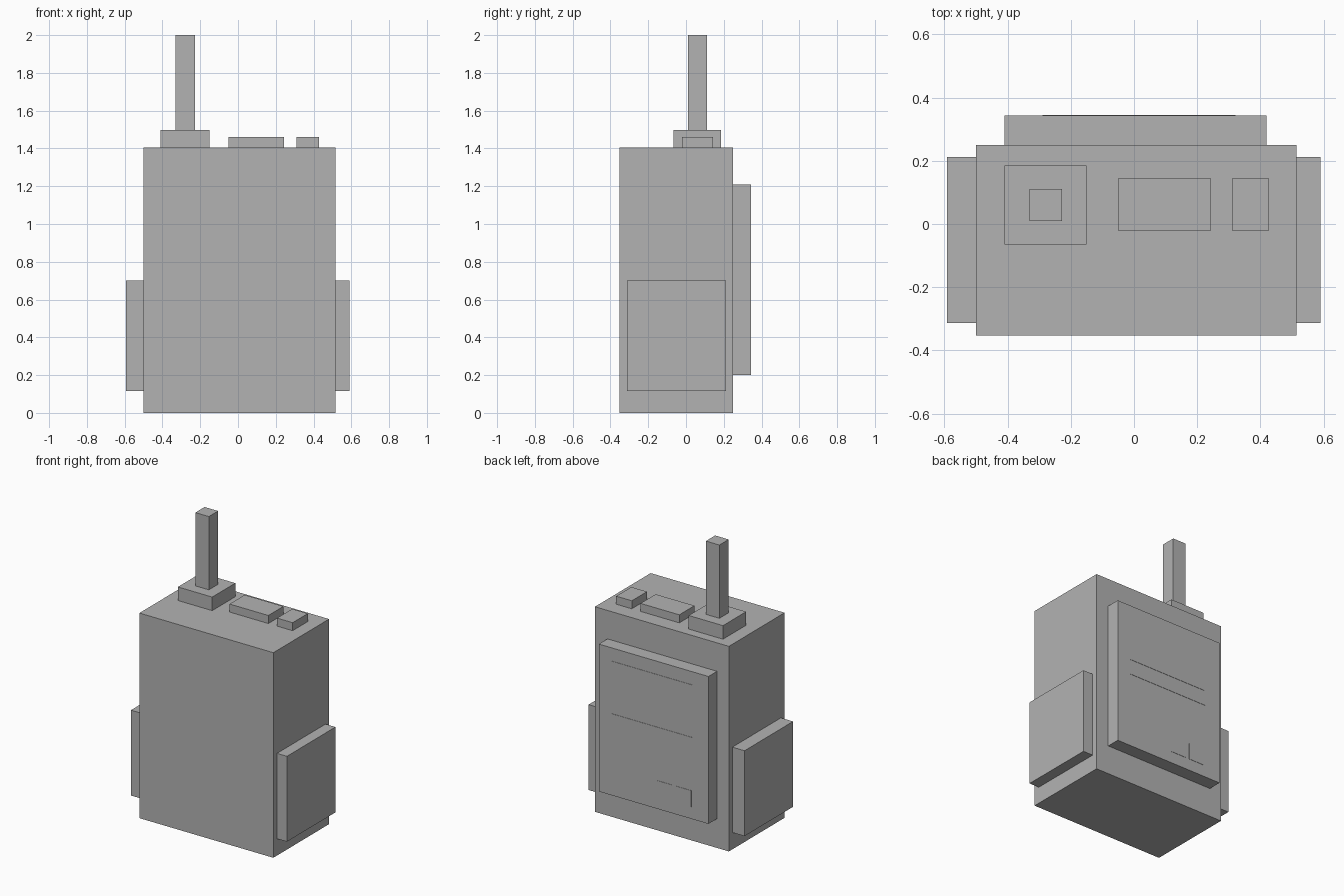
import bpy
import bmesh

if "Cube" in bpy.data.objects:
    bpy.data.objects.remove(bpy.data.objects["Cube"], do_unlink=True)

grey = bpy.data.materials.new("plain grey")
grey.use_nodes = True
colour = (0.45, 0.45, 0.45, 1)
grey.diffuse_color = colour
grey.node_tree.nodes["Principled BSDF"].inputs["Base Color"].default_value = colour


def box(name, x, y, z):
    """Flat-shaded box from its (low, high) span on each axis."""
    bm = bmesh.new()
    bmesh.ops.create_cube(bm, size=1)
    for v in bm.verts:
        for i, (low, high) in enumerate((x, y, z)):
            v.co[i] = high if v.co[i] > 0 else low
    mesh = bpy.data.meshes.new(name)
    bm.to_mesh(mesh)
    bm.free()
    mesh.materials.append(grey)
    obj = bpy.data.objects.new(name, mesh)
    bpy.context.collection.objects.link(obj)
    return obj


top = 1.405
back = 0.343

# Main case and raised back panel
box("body", (-0.5, 0.515), (-0.353, 0.25), (0, top))
box("back_panel", (-0.41, 0.42), (0.25, back), (0.2, 1.21))

# Side pouches
for name, span in (("right_pouch", (-0.592, -0.5)), ("left_pouch", (0.515, 0.59))):
    box(name, span, (-0.313, 0.212), (0.115, 0.7))

# Antenna on its base
box("antenna_base", (-0.41, -0.15), (-0.065, 0.185), (top, 1.498))
box("antenna", (-0.33, -0.228), (0.01, 0.11), (1.498, 2))

# Controls on the top
for name, span in (("wide_control", (-0.05, 0.244)), ("small_control", (0.31, 0.428))):
    box(name, span, (-0.02, 0.144), (top, 1.46))

# Thin plates on the back panel
plate = (back - 0.002, back + 0.002)
box("screen", (-0.289, 0.322), plate, (0.82, 1.12))
box("strip", (-0.289, 0.322), plate, (0.715, 0.76))
for name, span in (("left_button", (-0.135, -0.018)), ("right_button", (-0.28, -0.163))):
    box(name, span, plate, (0.28, 0.394))
